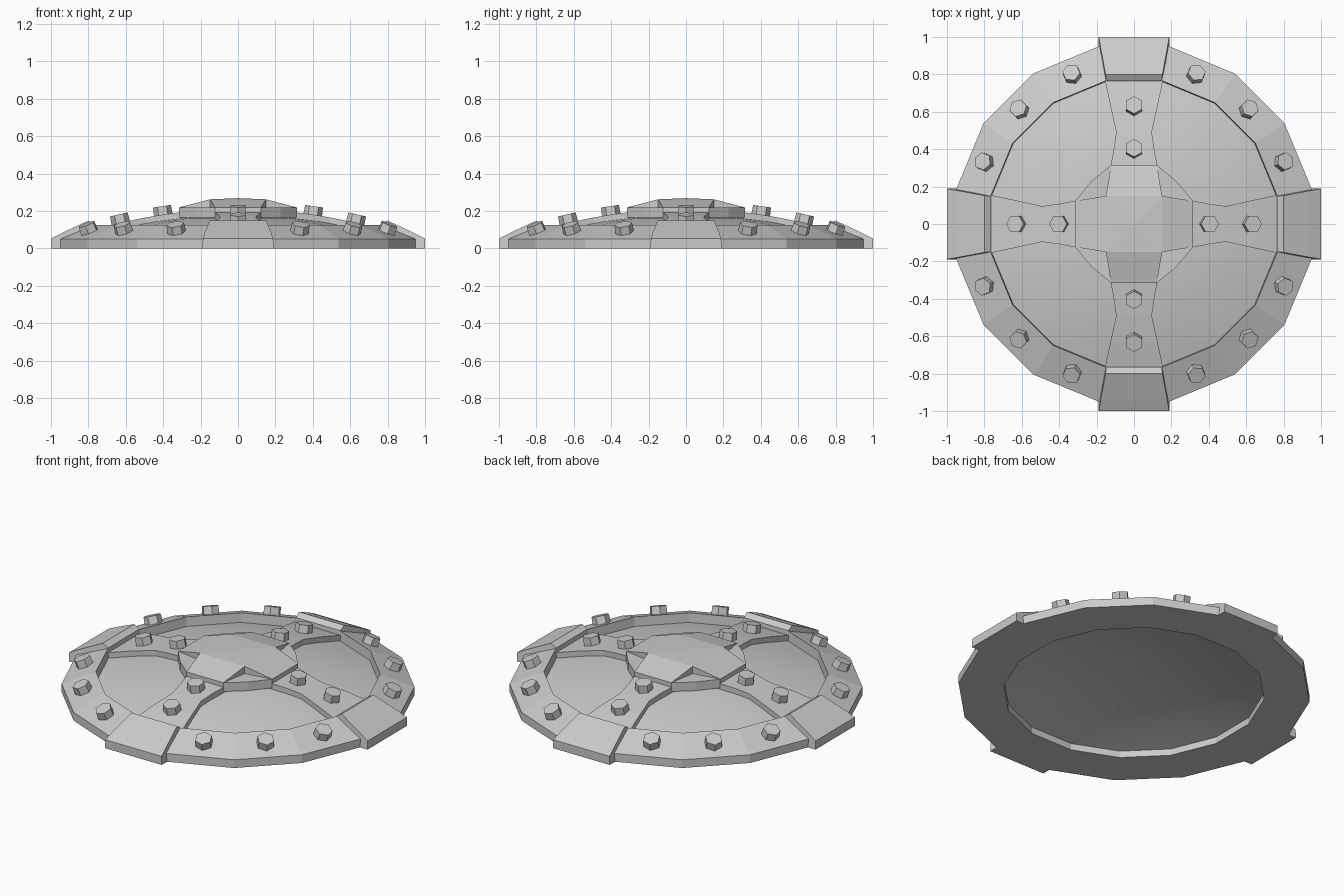
import bpy, bmesh
from math import pi, sin, cos, atan, atan2
from mathutils import Matrix, Vector

if "Cube" in bpy.data.objects:
    bpy.data.objects.remove(bpy.data.objects["Cube"])

SIDES = 16
QUARTERS = [i * pi / 2 for i in range(4)]


def add_object(name, verts, faces, smooth=False, angle=0.0):
    me = bpy.data.meshes.new(name)
    me.from_pydata(verts, [], faces)
    bm = bmesh.new()
    bm.from_mesh(me)
    bmesh.ops.remove_doubles(bm, verts=bm.verts, dist=1e-5)
    bmesh.ops.recalc_face_normals(bm, faces=bm.faces)
    bm.to_mesh(me)
    bm.free()
    ob = bpy.data.objects.new(name, me)
    bpy.context.collection.objects.link(ob)
    ob.rotation_euler.z = angle
    if smooth:
        bpy.ops.object.select_all(action='DESELECT')
        ob.select_set(True)
        bpy.context.view_layer.objects.active = ob
        bpy.ops.object.shade_smooth_by_angle(angle=0.5)
    return ob


def lathe(name, profile, smooth=False):
    """Turn a closed (radius, z) profile into a 16-sided ring."""
    n = len(profile)
    verts = [(r * cos((k + .5) * 2 * pi / SIDES), r * sin((k + .5) * 2 * pi / SIDES), z)
             for k in range(SIDES) for r, z in profile]
    faces = [(k * n + i, k * n + (i + 1) % n,
              (k + 1) % SIDES * n + (i + 1) % n, (k + 1) % SIDES * n + i)
             for k in range(SIDES) for i in range(n)]
    return add_object(name, verts, faces, smooth)


def loft(name, sections, angle):
    """Bar along +x; sections are (x, half_bottom, half_top, z_bottom, z_top)."""
    verts, faces = [], []
    for x, hb, ht, zb, zt in sections:
        verts += [(x, -hb, zb), (x, hb, zb), (x, ht, zt), (x, -ht, zt)]
    for s in range(len(sections) - 1):
        a = s * 4
        faces += [(a + i, a + (i + 1) % 4, a + 4 + (i + 1) % 4, a + 4 + i) for i in range(4)]
    e = len(verts) - 4
    faces += [(0, 1, 2, 3), (e, e + 1, e + 2, e + 3)]
    return add_object(name, verts, faces, False, angle)


def dome_z(r):
    return 0.18 - 0.185 * r * r


def bolt(name, r, z, tilt, angle):
    bm = bmesh.new()
    bmesh.ops.create_cone(bm, cap_ends=True, segments=6, radius1=.051, radius2=.048, depth=.065,
                          matrix=Matrix.Translation((0, 0, .0125)) @ Matrix.Rotation(pi / 6, 4, 'Z'))
    me = bpy.data.meshes.new(name)
    bm.to_mesh(me)
    bm.free()
    ob = bpy.data.objects.new(name, me)
    bpy.context.collection.objects.link(ob)
    ob.matrix_world = (Matrix.Rotation(angle, 4, 'Z') @ Matrix.Translation((r, 0, z))
                       @ Matrix.Rotation(tilt, 4, 'Y'))


# Rim ring
lathe("rim", [(.968, 0), (.968, .05), (.78, .125), (.775, .06), (.717, .04), (.717, 0)])

# Domed plate, with a hollow underside
radii = [0, .16, .32, .46, .6, .72, .777]
plate = [(r, dome_z(r)) for r in radii]
plate += [(r, dome_z(r) - .045) for r in (.717, .6, .46, .32, .16, 0)]
lathe("dome_plate", plate, True)

# Four straps, their rim clamps, and bolts
half_widths = [(.2, .14), (.31, .125), (.40, .108), (.49, .095), (.63, .126), (.79, .16)]
for a in QUARTERS:
    loft("strap", [(x, h, h, dome_z(x) - .01, dome_z(x) + .03) for x, h in half_widths], a)
    loft("rim_clamp", [(.765, .155, .148, .08, .128), (.80, .162, .152, .06, .148),
                       (.94, .19, .178, .0, .083), (1.0, .19, .188, 0, .052)], a)
    for r in (.40, .627):
        bolt("strap_bolt", r, dome_z(r) + .03, atan(.37 * r), a)
    for k in (1, 2, 3):
        bolt("rim_bolt", .86, .087, atan(.075 / .184), a + k * pi / 8)

# Central hub: twelve-sided disc
ring = []
for a in QUARTERS:
    for x, y in ((.315, -.123), (.315, .123), (.228, .228)):
        ring.append((x * cos(a) - y * sin(a), x * sin(a) + y * cos(a)))
hub = [(x, y, z) for z in (.165, .218) for x, y in ring]
add_object("hub_disc", hub, [tuple(range(12)), tuple(range(12, 24))]
           + [(i, (i + 1) % 12, 12 + (i + 1) % 12, 12 + i) for i in range(12)])

# Raised four-armed cap with notched corners
verts, faces = [(0, 0, .268)], []
for a in QUARTERS:
    for x, y, z in ((.315, -.123, .2185), (.315, .123, .2185), (.15, .15, .262), (.15, .15, .217)):
        verts.append((x * cos(a) - y * sin(a), x * sin(a) + y * cos(a), z))
for q in range(4):
    b, p, n = 1 + 4 * q, 1 + 4 * ((q + 3) % 4), 1 + 4 * ((q + 1) % 4)
    faces += [(b, b + 1, b + 2, p + 2), (0, p + 2, b + 2),
              (b + 1, b + 3, b + 2), (b + 3, n, b + 2)]
add_object("hub_cap", verts, faces)
